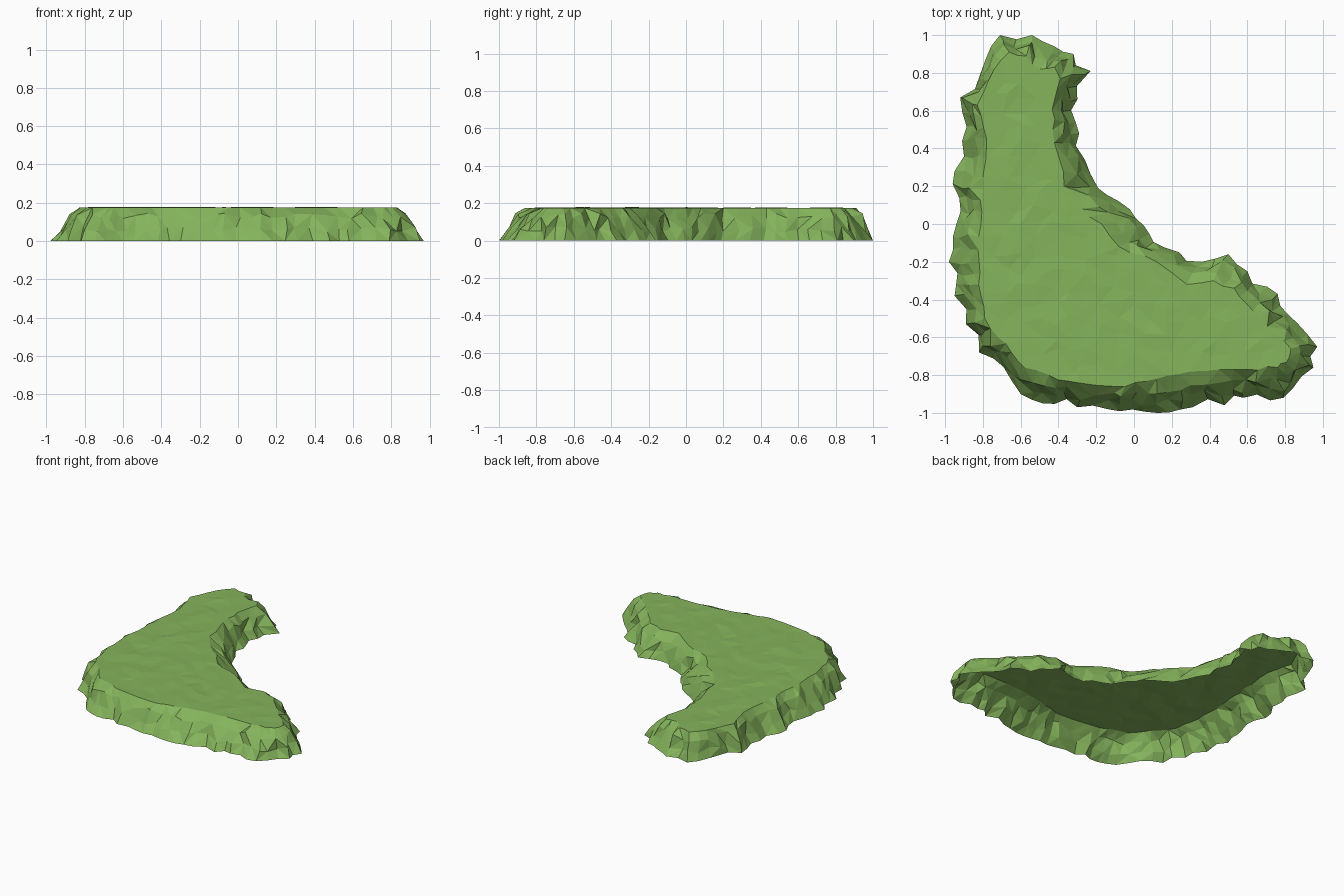
import bpy
import bmesh
import random
from mathutils import Vector
from mathutils.geometry import delaunay_2d_cdt

random.seed(7)
HEIGHT = 0.175

cube = bpy.data.objects.get("Cube")
if cube:
    bpy.data.objects.remove(cube, do_unlink=True)

# Ground outline of the plateau, clockwise from the back right corner
foot = [(-.71, 1), (-.54, 1), (-.42, .94), (-.32, .9), (-.23, .81), (-.3, .66),
        (-.29, .48), (-.26, .34), (-.19, .19), (-.08, .12), (.01, .03),
        (.08, -.05), (.24, -.15), (.36, -.2), (.5, -.16), (.6, -.25),
        (.76, -.37), (.86, -.52), (.97, -.65), (.95, -.76), (.79, -.92),
        (.58, -.92), (.48, -.96), (.31, -.97), (.12, -1), (-.14, -.98),
        (-.3, -.97), (-.48, -.95), (-.6, -.9), (-.82, -.68), (-.89, -.53),
        (-.95, -.38), (-.98, -.2), (-.94, 0), (-.95, .28), (-.91, .44),
        (-.92, .67), (-.79, .86)]

# Matching points along the upper rim
rim = [(-.66, .91), (-.57, .89), (-.5, .82), (-.42, .83), (-.39, .77), (-.42, .66),
       (-.43, .5), (-.4, .36), (-.37, .2), (-.28, .08), (-.17, 0),
       (-.08, -.12), (.12, -.2), (.28, -.32), (.42, -.3), (.53, -.34),
       (.63, -.46), (.75, -.58), (.83, -.66), (.82, -.71), (.76, -.76),
       (.6, -.77), (.45, -.77), (.3, -.78), (.12, -.82), (-.1, -.86),
       (-.3, -.84), (-.45, -.8), (-.58, -.76), (-.72, -.6), (-.79, -.5),
       (-.81, -.38), (-.82, -.2), (-.81, 0), (-.8, .25), (-.78, .45),
       (-.83, .63), (-.74, .82)]

# Rows up the cliff: share of the way inwards, height, roughness
rows = [(0, 0, 0), (.28, .06, .016), (.6, .13, .016), (1, HEIGHT, 0)]


def rough(amount):
    return random.uniform(-amount, amount)


def make_material(name, colour):
    mat = bpy.data.materials.new(name)
    mat.use_nodes = True
    mat.diffuse_color = colour
    bsdf = mat.node_tree.nodes["Principled BSDF"]
    bsdf.inputs["Base Color"].default_value = colour
    bsdf.inputs["Roughness"].default_value = 0.9
    return mat


def crag_stations():
    """Split the outlines into short steps, pushing the new ones in and out."""
    stations = []
    count = len(foot)
    for i in range(count):
        a, b = Vector(foot[i]), Vector(foot[(i + 1) % count])
        c, d = Vector(rim[i]), Vector(rim[(i + 1) % count])
        steps = max(2, round((b - a).length / 0.07))
        for k in range(steps):
            low, high = a.lerp(b, k / steps), c.lerp(d, k / steps)
            if k:
                outward = (low - high).normalized()
                low += outward * random.uniform(-.04, .015)
                high += outward * rough(.012)
            stations.append((low, high))
    return stations


def add_cliff(bm, stations):
    """Craggy sloping wall, open underneath."""
    rings = []
    for share, z, amount in rows:
        ring = []
        for low, high in stations:
            p = low.lerp(high, share)
            lift = rough(amount)
            ring.append(bm.verts.new((p.x + rough(amount), p.y + rough(amount), z + lift)))
        rings.append(ring)
    count = len(stations)
    for lower, upper in zip(rings, rings[1:]):
        for i in range(count):
            j = (i + 1) % count
            a, b, c, d = lower[i], lower[j], upper[j], upper[i]
            # Alternate the diagonals at random for a broken rock surface
            tris = random.choice([((a, d, b), (b, d, c)), ((a, d, c), (a, c, b))])
            for tri in tris:
                bm.faces.new(tri)


def add_top(bm, stations):
    """Gently uneven ground filling the rim."""
    edge = [high.copy() for low, high in stations]
    count = len(edge)
    points = list(edge)
    step = 0.085
    cells = int(1 / step)
    for ix in range(-cells, cells + 1):
        for iy in range(-cells, cells + 1):
            p = Vector((ix * step + rough(.025), iy * step + rough(.025)))
            if min((p - q).length for q in edge) > 0.05:
                points.append(p)
    loop = [(i, (i + 1) % count) for i in range(count)]
    verts, _, faces, sources, _, _ = delaunay_2d_cdt(points, loop, [], 1, 1e-5)
    made = []
    for v, source in zip(verts, sources):
        on_rim = any(s < count for s in source)
        made.append(bm.verts.new((v.x, v.y, HEIGHT + (0 if on_rim else rough(.004)))))
    for face in faces:
        bm.faces.new([made[i] for i in face])


# Plateau
bm = bmesh.new()
stations = crag_stations()
add_cliff(bm, stations)
add_top(bm, stations)
bmesh.ops.delete(bm, geom=[v for v in bm.verts if not v.link_faces], context="VERTS")
bmesh.ops.remove_doubles(bm, verts=bm.verts, dist=1e-4)
bmesh.ops.recalc_face_normals(bm, faces=bm.faces)
bm.normal_update()
if sum(f.normal.z * f.calc_area() for f in bm.faces) < 0:
    bmesh.ops.reverse_faces(bm, faces=bm.faces)

mesh = bpy.data.meshes.new("grassy_plateau")
bm.to_mesh(mesh)
bm.free()
mesh.materials.append(make_material("grass_green", (.235, .456, .107, 1)))
plateau = bpy.data.objects.new("grassy_plateau", mesh)
bpy.context.collection.objects.link(plateau)
